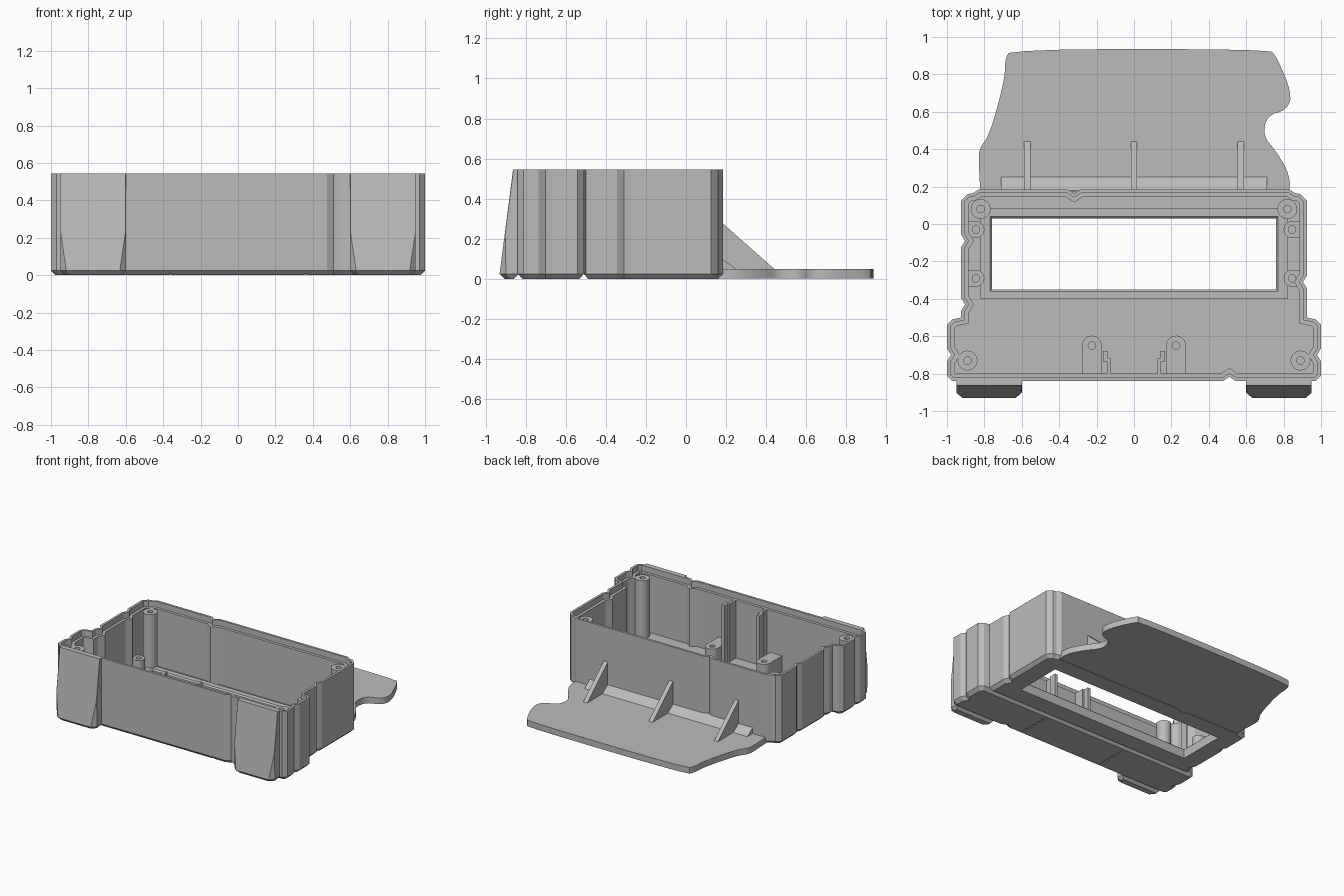
import bpy
import bmesh
from math import sin, cos, pi
from mathutils import Vector

if "Cube" in bpy.data.objects:
    bpy.data.objects.remove(bpy.data.objects["Cube"])

grey = bpy.data.materials.new("plain_grey")
grey.use_nodes = True
COLOUR = (0.5, 0.5, 0.5, 1)
grey.diffuse_color = COLOUR
grey.node_tree.nodes["Principled BSDF"].inputs["Base Color"].default_value = COLOUR

H, FLOOR, LEDGE, LOW = 0.545, 0.045, 0.5, 0.17
X, Y = Vector((1, 0)), Vector((0, 1))


def loft(bm, rings, closed=False):
    """Skin rings of 3D points; cap both ends, or join last to first."""
    loops = [[bm.verts.new(p) for p in r] for r in rings]
    pairs = list(zip(loops, loops[1:]))
    if closed:
        pairs.append((loops[-1], loops[0]))
    else:
        bm.faces.new(loops[0][::-1])
        bm.faces.new(loops[-1])
    for a, b in pairs:
        for i in range(len(a)):
            j = (i + 1) % len(a)
            bm.faces.new((a[i], a[j], b[j], b[i]))


def finish(name, bm, smooth=False):
    bmesh.ops.recalc_face_normals(bm, faces=bm.faces)
    mesh = bpy.data.meshes.new(name)
    bm.to_mesh(mesh)
    bm.free()
    mesh.materials.append(grey)
    ob = bpy.data.objects.new(name, mesh)
    bpy.context.collection.objects.link(ob)
    if smooth:
        bpy.ops.object.select_all(action='DESELECT')
        ob.select_set(True)
        bpy.context.view_layer.objects.active = ob
        bpy.ops.object.shade_smooth_by_angle(angle=0.6)
    return ob


def solid(name, rings, closed=False, smooth=False):
    bm = bmesh.new()
    loft(bm, rings, closed)
    return finish(name, bm, smooth)


def at(points, z):
    return [(p[0], p[1], z) for p in points]


def rect(x0, x1, y0, y1):
    return [(x0, y0), (x1, y0), (x1, y1), (x0, y1)]


def inset(points, d):
    """Mitred inward offset of a counter-clockwise outline."""
    out = []
    for i, p in enumerate(points):
        a = (p - points[i - 1]).normalized()
        b = (points[(i + 1) % len(points)] - p).normalized()
        na, nb = Vector((-a.y, a.x)), Vector((-b.y, b.x))
        out.append(p + (na + nb) * d / (1 + na.dot(nb)))
    return out


def notch(x, y, along, inward):
    p = Vector((x, y))
    return [p - along * 0.035, p + inward * 0.022, p + along * 0.035]


# Open case: stepped outline with V notches and a rebated rim
front_corner = [Vector(p) for p in ((0.97, -0.84), (1, -0.81))]
shoulder = [Vector(p) for p in ((1, -0.54), (0.97, -0.51), (0.925, -0.5))]
back_corner = [Vector(p) for p in ((0.925, 0.125), (0.89, 0.16), (0.86, 0.165), (0.83, 0.185))]


def flip(points):
    return [Vector((-p.x, p.y)) for p in reversed(points)]


outline = (front_corner + notch(1, -0.7, Y, -X) + shoulder
           + notch(0.925, -0.31, Y, -X) + back_corner
           + notch(-0.32, 0.185, -X, -Y) + flip(back_corner)
           + notch(-0.925, -0.09, -Y, X) + notch(-0.925, -0.43, -Y, X)
           + flip(shoulder) + notch(-1, -0.7, -Y, X) + flip(front_corner)
           + notch(0.51, -0.84, X, Y))
lip, inner = inset(outline, 0.018), inset(outline, 0.04)
case = solid("case", [at(inset(outline, 0.025), 0), at(outline, 0.025), at(outline, H),
                      at(lip, H), at(lip, LEDGE), at(inner, LEDGE), at(inner, FLOOR)])

# Window and underside grooves cut from the floor
window = rect(-0.76, 0.76, -0.35, 0.03)
bm = bmesh.new()
loft(bm, [at(window, -0.1), at(window, 0.2)])
loft(bm, [[(x, -0.54, -0.01), (x, -0.48, -0.01), (x, -0.51, 0.025)] for x in (-1.1, 1.1)])
for x in (-0.36, 0.36):
    loft(bm, [at(rect(x - 0.008, x + 0.008, -0.9, -0.56), z) for z in (-0.01, 0.007)])
cutter = finish("floor_cutter", bm)
cutter.hide_render = True
cutter.display_type = 'WIRE'
cutter.hide_set(True)
cut = case.modifiers.new("floor_cut", 'BOOLEAN')
cut.operation = 'DIFFERENCE'
cut.solver = 'EXACT'
cut.object = cutter

# Raised frame round the window
frame = rect(-0.82, 0.82, -0.4, 0.085)
opening = rect(-0.77, 0.77, -0.36, 0.04)
solid("window_frame", [at(frame, 0.03), at(frame, 0.08), at(opening, 0.08),
                       at(window, 0.07), at(window, 0.03)], closed=True)


# Screw posts: round, or drawn out towards a wall
def post(name, x, y, r, top, reach=0, towards=-Y):
    side = Vector((-towards.y, towards.x))
    outer, hole = [], []
    n = 24
    for i in range(n):
        c, s = cos(2 * pi * i / n), sin(2 * pi * i / n)
        o = Vector((x, y))
        hole.append(o + side * c * 0.02 + towards * s * 0.02)
        if reach and s > 0.01:
            outer.append(o + side * r * max(-1, min(1, 1.2 * c)) + towards * reach)
        else:
            outer.append(o + side * c * r + towards * s * r)
    solid(name, [at(outer, 0.03), at(outer, top), at(hole, top), at(hole, top - 0.1)], smooth=True)


for sx, label in ((1, "left"), (-1, "right")):
    post(label + "_back_post", sx * 0.82, 0.08, 0.053, LEDGE)
    post(label + "_front_post", sx * 0.89, -0.73, 0.053, LEDGE)
    for y, part in ((-0.03, "rear"), (-0.29, "middle")):
        post(f"{label}_{part}_mount", sx * 0.845, y, 0.045, LOW, 0.05, X * sx)
    post(label + "_centre_mount", sx * 0.225, -0.65, 0.053, LOW, 0.155)

    # Stepped upright rail beside the centre mount
    bm = bmesh.new()
    for x0, x1, y0, y1 in ((0.125, 0.145, -0.81, -0.72), (0.14, 0.165, -0.735, -0.68)):
        loft(bm, [at(rect(sx * x0, sx * x1, y0, y1), z) for z in (0.03, LEDGE)])
    finish(label + "_rail", bm)

    # Sloping front foot with corners that taper away upwards
    rings = []
    for z, grow, back, front, c in ((0, -0.02, -0.86, -0.905, 0.03), (0.025, 0, -0.835, -0.93, 0.032),
                                    (0.225, 0, -0.83, -0.904, 0.002), (H, 0, -0.83, -0.863, 0.002)):
        x0, x1 = 0.6 - grow, 0.95 + grow
        ring = [(x0, back), (x0, front + c), (x0 + c, front),
                (x1 - c, front), (x1, front + c), (x1, back)]
        rings.append([(sx * x, y, z) for x, y in ring])
    solid(label + "_foot", rings)

# Back shelf with a flowing edge
shelf = [Vector(p) for p in (
    (0.83, 0.14), (0.835, 0.26), (0.76, 0.39), (0.69, 0.47), (0.71, 0.58), (0.82, 0.61),
    (0.845, 0.7), (0.76, 0.9), (0.72, 0.935), (-0.66, 0.935), (-0.69, 0.88), (-0.69, 0.78),
    (-0.77, 0.48), (-0.83, 0.4), (-0.83, 0.32), (-0.82, 0.14))]
for _ in range(2):
    soft = [shelf[0]]
    for a, b in zip(shelf, shelf[1:]):
        soft += [a.lerp(b, 0.25), a.lerp(b, 0.75)]
    shelf = soft + [shelf[-1]]
solid("back_shelf", [at(shelf, 0.002), at(shelf, 0.05)], smooth=True)


# Triangular fillet and gussets bracing the shelf
def brace(name, x0, x1, depth, top):
    solid(name, [[(x, 0.17, 0.04), (x, depth, 0.04), (x, depth, 0.05), (x, 0.18, top), (x, 0.17, top)]
                 for x in (x0, x1)])


brace("shelf_fillet", -0.71, 0.71, 0.25, 0.1)
for x, label in ((-0.57, "right"), (0, "middle"), (0.57, "left")):
    brace(label + "_gusset", x - 0.017, x + 0.017, 0.44, 0.28)
